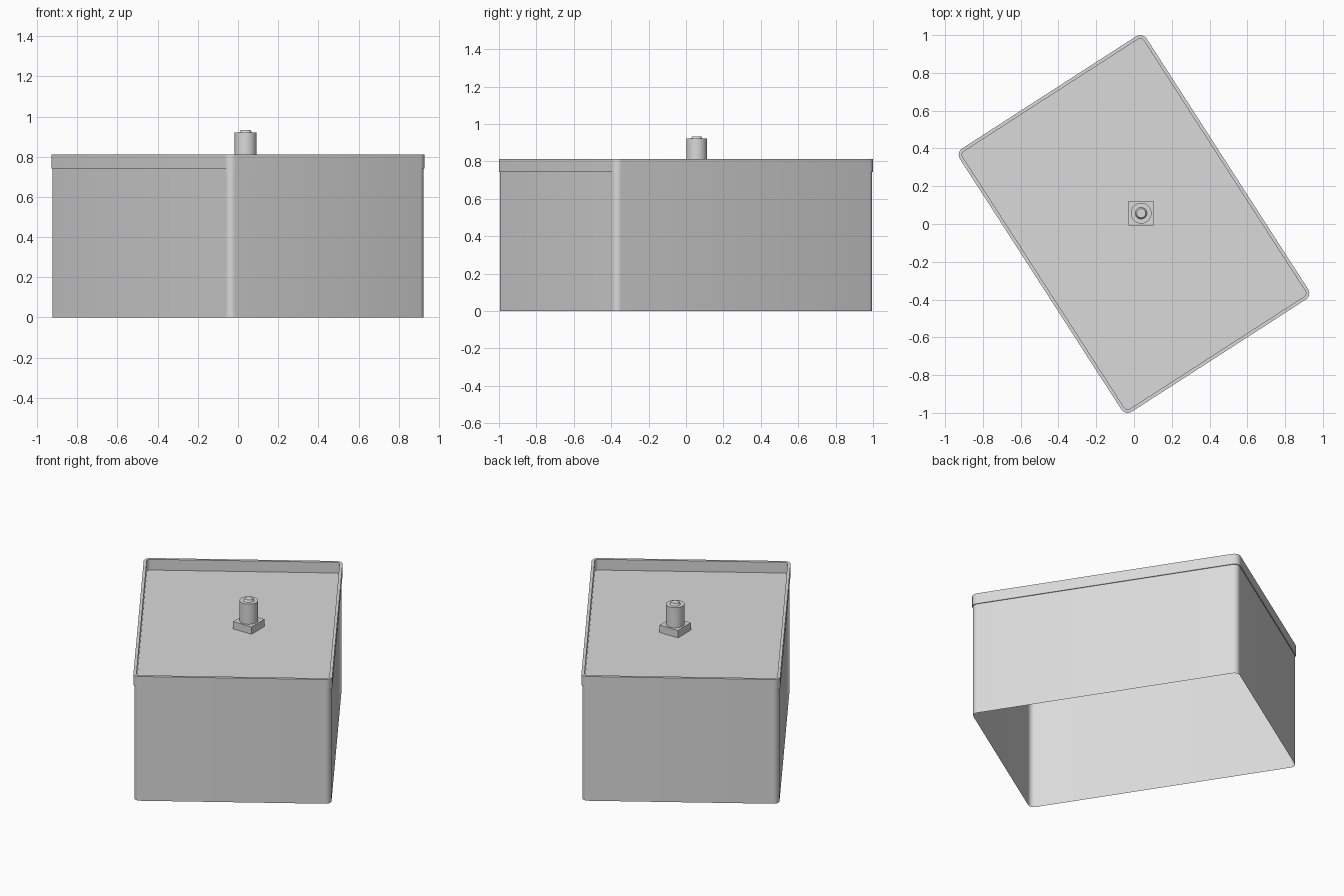
import bpy
import bmesh
from math import cos, sin, pi, radians

cube = bpy.data.objects.get("Cube")
if cube:
    bpy.data.objects.remove(cube, do_unlink=True)

TURN = radians(32.8)
CORE_X, CORE_Y = 0.548, 0.789     # corner centres of the rounded plan
KNOB_X, KNOB_Y = 0.038, 0.057
FLOOR, RIM_TOP = 0.742, 0.812

grey = bpy.data.materials.new("light grey")
grey.use_nodes = True
grey.diffuse_color = (0.7, 0.7, 0.7, 1)
grey.node_tree.nodes["Principled BSDF"].inputs["Base Color"].default_value = grey.diffuse_color


def rounded_plan(radius, steps=6):
    """Turned rectangle outline with round corners."""
    points = []
    for corner, (sx, sy) in enumerate([(1, 1), (-1, 1), (-1, -1), (1, -1)]):
        for i in range(steps + 1):
            a = (corner + i / steps) * pi / 2
            x = sx * CORE_X + radius * cos(a)
            y = sy * CORE_Y + radius * sin(a)
            points.append((x * cos(TURN) - y * sin(TURN), x * sin(TURN) + y * cos(TURN)))
    return points


def ring_plan(radius, sides, start=0.0):
    return [(KNOB_X + radius * cos(start + 2 * pi * i / sides),
             KNOB_Y + radius * sin(start + 2 * pi * i / sides)) for i in range(sides)]


def loft(name, levels, cap_start=False, cap_end=False):
    """Skin a stack of (outline, height) levels."""
    bm = bmesh.new()
    rings = [[bm.verts.new((x, y, z)) for x, y in outline] for outline, z in levels]
    for low, high in zip(rings, rings[1:]):
        for i in range(len(low)):
            j = (i + 1) % len(low)
            bm.faces.new((low[i], low[j], high[j], high[i]))
    if cap_start:
        bm.faces.new(rings[0][::-1])
    if cap_end:
        bm.faces.new(rings[-1])
    mesh = bpy.data.meshes.new(name)
    bm.to_mesh(mesh)
    bm.free()
    mesh.materials.append(grey)
    obj = bpy.data.objects.new(name, mesh)
    bpy.context.collection.objects.link(obj)
    bpy.ops.object.select_all(action="DESELECT")
    obj.select_set(True)
    bpy.context.view_layer.objects.active = obj
    bpy.ops.object.shade_smooth_by_angle(angle=radians(30))
    return obj


# Box walls, open underneath
body = rounded_plan(0.035)
loft("box_walls", [(body, 0), (body, FLOOR)])

# Lid tray: overhanging rim around a sunken floor
outer, inner = rounded_plan(0.04), rounded_plan(0.022)
loft("lid_tray", [(body, FLOOR), (outer, FLOOR), (outer, RIM_TOP),
                  (inner, RIM_TOP), (inner, FLOOR)], cap_end=True)

# Knob: square foot, round stem and small raised cap
foot = ring_plan(0.066 * 2 ** 0.5, 4, pi / 4)
loft("knob_foot", [(foot, FLOOR), (foot, 0.79)], cap_end=True)
stem = ring_plan(0.055, 32)
loft("knob_stem", [(stem, 0.79), (stem, 0.921)], cap_end=True)
loft("knob_cap", [(ring_plan(0.031, 32), 0.921), (ring_plan(0.024, 32), 0.934)], cap_end=True)
